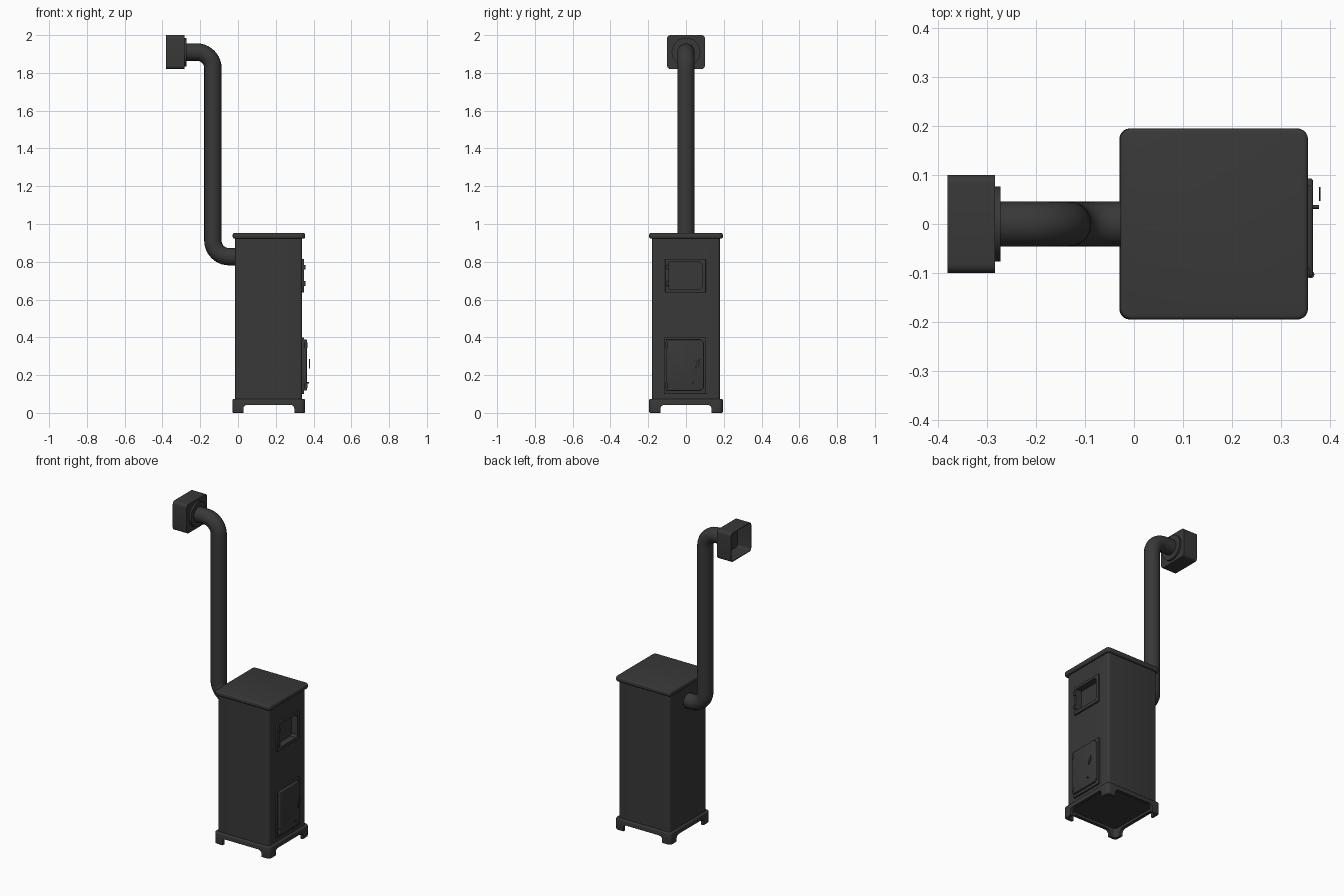
import bpy, bmesh, math
from mathutils import Vector

if "Cube" in bpy.data.objects:
    bpy.data.objects.remove(bpy.data.objects["Cube"])

iron = bpy.data.materials.new("dark_iron")
iron.diffuse_color = (0.04, 0.04, 0.04, 1)
iron.use_nodes = True
iron.node_tree.nodes["Principled BSDF"].inputs["Base Color"].default_value = iron.diffuse_color


def finish(ob, bevel=0.0):
    if bevel:
        m = ob.modifiers.new("bevel", 'BEVEL')
        m.width, m.segments, m.limit_method, m.angle_limit = bevel, 3, 'ANGLE', math.radians(50)
    ob.data.materials.clear()
    ob.data.materials.append(iron)
    bpy.ops.object.select_all(action='DESELECT')
    ob.select_set(True)
    bpy.context.view_layer.objects.active = ob
    if bevel:
        bpy.ops.object.modifier_apply(modifier="bevel")
    bpy.ops.object.shade_smooth_by_angle(angle=math.radians(40))
    return ob


def rounded(u0, u1, v0, v1, r, n=5):
    """Rounded rectangle outline, counter-clockwise."""
    pts = []
    for cu, cv, a in ((u1 - r, v1 - r, 0), (u0 + r, v1 - r, 90), (u0 + r, v0 + r, 180), (u1 - r, v0 + r, 270)):
        for i in range(n + 1):
            t = math.radians(a + 90 * i / n)
            pts.append((cu + r * math.cos(t), cv + r * math.sin(t)))
    return pts


def prism(name, outline, axis, lo, hi, bevel=0.0):
    """Extrude an outline along x (outline y,z), y (outline x,z) or z (outline x,y)."""
    place = {'x': lambda u, v: (lo, u, v), 'y': lambda u, v: (u, lo, v), 'z': lambda u, v: (u, v, lo)}[axis]
    step = {'x': (hi - lo, 0, 0), 'y': (0, hi - lo, 0), 'z': (0, 0, hi - lo)}[axis]
    bm = bmesh.new()
    face = bm.faces.new([bm.verts.new(place(u, v)) for u, v in outline])
    new = bmesh.ops.extrude_face_region(bm, geom=[face])["geom"]
    bmesh.ops.translate(bm, vec=step, verts=[g for g in new if isinstance(g, bmesh.types.BMVert)])
    bmesh.ops.recalc_face_normals(bm, faces=bm.faces)
    me = bpy.data.meshes.new(name)
    bm.to_mesh(me)
    bm.free()
    ob = bpy.data.objects.new(name, me)
    bpy.context.collection.objects.link(ob)
    return finish(ob, bevel)


def cut(ob, *cutters):
    for c in cutters:
        m = ob.modifiers.new("cut", 'BOOLEAN')
        m.operation, m.solver, m.object = 'DIFFERENCE', 'EXACT', c
        bpy.ops.object.select_all(action='DESELECT')
        ob.select_set(True)
        bpy.context.view_layer.objects.active = ob
        bpy.ops.object.modifier_apply(modifier="cut")
        bpy.data.objects.remove(c)
    return finish(ob)


def tube(name, path, radius, res=8):
    cu = bpy.data.curves.new(name, 'CURVE')
    cu.dimensions, cu.bevel_depth, cu.bevel_resolution, cu.use_fill_caps = '3D', radius, res, True
    sp = cu.splines.new('POLY')
    sp.points.add(len(path) - 1)
    for p, co in zip(sp.points, path):
        p.co = (*co, 1)
    ob = bpy.data.objects.new(name, cu)
    bpy.context.collection.objects.link(ob)
    bpy.ops.object.select_all(action='DESELECT')
    ob.select_set(True)
    bpy.context.view_layer.objects.active = ob
    bpy.ops.object.convert(target='MESH')
    return finish(bpy.context.object)


# Body with a recessed upper window
body = prism("stove_body", rounded(-0.015, 0.34, -0.18, 0.18, 0.015), 'z', 0.06, 0.93)
window = [(-0.09, 0.657), (0.073, 0.657), (0.085, 0.669), (0.085, 0.786), (0.073, 0.798), (-0.09, 0.798)]
cut(body, prism("window_cutter", window, 'x', 0.31, 0.40))

# Top plate
prism("top_plate", rounded(-0.028, 0.355, -0.195, 0.195, 0.022), 'z', 0.923, 0.952, 0.008)

# Base skirt with arched cut-outs leaving four corner feet
base = prism("base_with_feet", rounded(-0.03, 0.355, -0.195, 0.195, 0.022), 'z', 0.0, 0.073, 0.006)


def arch(a, b):
    return [(a, -0.02), (b, -0.02)] + [
        p for p in rounded(a, b, -0.08, 0.043, 0.022) if p[1] > 0]


cut(base,
    prism("arch_cutter_y", arch(0.028, 0.298), 'y', -0.3, 0.3),
    prism("arch_cutter_x", arch(-0.135, 0.135), 'x', -0.2, 0.5),
    prism("cavity_cutter", rounded(-0.01, 0.335, -0.175, 0.175, 0.015), 'z', -0.05, 0.058))

# Upper window frame and its hinges
frame = prism("window_frame", rounded(-0.11, 0.105, 0.637, 0.815, 0.004, 2), 'x', 0.335, 0.350, 0.002)
cut(frame, prism("frame_cutter", window, 'x', 0.30, 0.40))
for i, z in enumerate((0.685, 0.77)):
    prism(f"window_hinge_{i + 1}", rounded(-0.107, -0.09, z - 0.012, z + 0.012, 0.004, 2), 'x', 0.345, 0.358, 0.002)

# Lower door frame, door and hinges
prism("lower_door_frame", rounded(-0.115, 0.107, 0.10, 0.40, 0.004, 2), 'x', 0.335, 0.350, 0.002)
door = [(-0.107, 0.118), (0.077, 0.118), (0.093, 0.134), (0.093, 0.372), (0.077, 0.388), (-0.107, 0.388)]
prism("lower_door", door, 'x', 0.345, 0.365, 0.005)
for i, z in enumerate((0.145, 0.358)):
    tube(f"lower_hinge_{i + 1}", [(0.36, -0.103, z - 0.014), (0.36, -0.103, z + 0.014)], 0.008, 3)

# Door knob and slanted flat handle
tube("door_knob", [(0.36, 0.035, 0.16), (0.377, 0.035, 0.16)], 0.004, 3)
grip = [(0.047, 0.238), (0.055, 0.234), (0.066, 0.248), (0.075, 0.275), (0.071, 0.286), (0.061, 0.278)]
prism("door_handle", grip, 'x', 0.377, 0.380)


# Flue pipe with two elbows
def elbow(cx, cz, a0, a1, r=0.085, n=10):
    out = []
    for i in range(n + 1):
        t = math.radians(a0 + (a1 - a0) * i / n)
        out.append((cx + r * math.cos(t), 0, cz + r * math.sin(t)))
    return out


path = [(0.0, 0, 0.827)] + elbow(-0.048, 0.912, 270, 180) + elbow(-0.218, 1.825, 0, 90) + [(-0.283, 0, 1.91)]
tube("flue_pipe", path, 0.046)

# Wall collar and hollow wall box
tube("pipe_collar", [(-0.272, 0, 1.91), (-0.288, 0, 1.91)], 0.076, 10)
box = prism("wall_box", rounded(-0.10, 0.10, 1.82, 2.0, 0.018), 'x', -0.38, -0.284)
cut(box, prism("box_cutter", rounded(-0.096, 0.096, 1.824, 1.996, 0.014), 'x', -0.45, -0.289))
